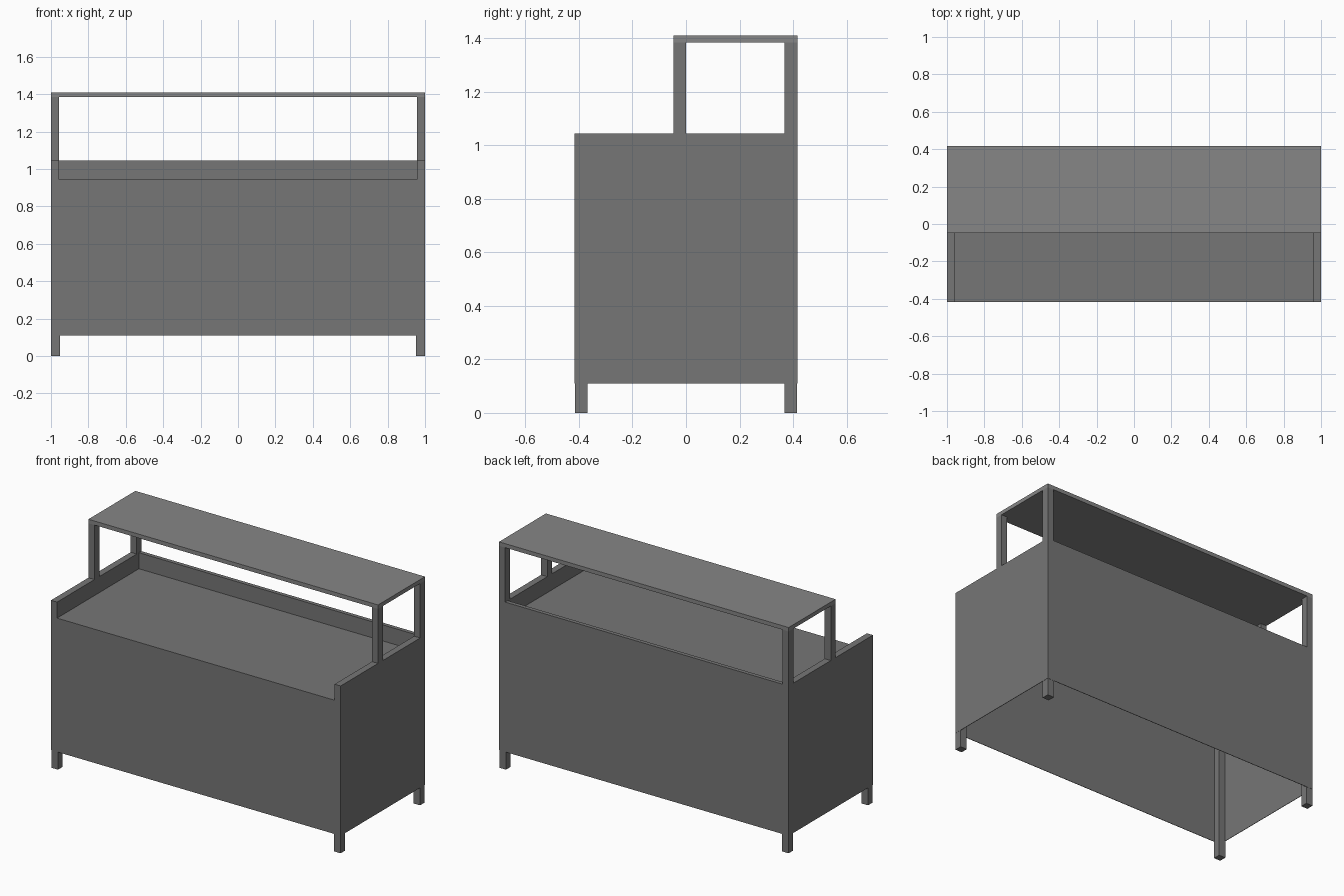
import bpy

if "Cube" in bpy.data.objects:
    bpy.data.objects.remove(bpy.data.objects["Cube"])

X, Y = 1.0, 0.416        # half width, half depth
LEG, POST = 0.047, 0.042  # leg and upper post thickness
BASE, DESK, RAIL, TOP = 0.11, 0.945, 1.045, 1.41
SHELF = TOP - 0.025      # underside of the upper shelf
T = 0.003                # panel thickness
E = 0.001                # legs sit just behind the outer panels


def grey(name, value):
    mat = bpy.data.materials.new(name)
    mat.diffuse_color = (value, value, value, 1)
    mat.use_nodes = True
    mat.node_tree.nodes["Principled BSDF"].inputs["Base Color"].default_value = mat.diffuse_color
    return mat


body_grey = grey("body_grey", 0.18)
shelf_grey = grey("shelf_grey", 0.24)


def box(name, x, y, z, mat=body_grey):
    """Box from (min, max) ranges on each axis."""
    bpy.ops.mesh.primitive_cube_add(
        size=1, location=[(a + b) / 2 for a, b in (x, y, z)])
    ob = bpy.context.object
    ob.name = name
    ob.scale = [b - a for a, b in (x, y, z)]
    bpy.ops.object.transform_apply(location=True, rotation=True, scale=True)
    ob.data.materials.append(mat)
    return ob


def pair(name, x, y, z):
    """Box on the +x side, mirrored to the -x side."""
    ob = box(name, x, y, z)
    ob.modifiers.new("Mirror", 'MIRROR').use_axis[0] = True
    return ob


leg_x, post_x = (X - LEG, X - E), (X - POST, X)

# Legs and shelf posts
pair("front_legs", leg_x, (-Y + E, -Y + LEG), (0, DESK - 0.02))
pair("back_legs", leg_x, (Y - LEG, Y - E), (0, DESK - 0.02))
pair("back_posts", post_x, (Y - LEG, Y), (DESK, SHELF))
pair("middle_posts", post_x, (-LEG, 0), (0.5, SHELF))

# Cabinet panels, open underneath
box("front_panel", (-X, X), (-Y, -Y + T), (BASE, DESK))
box("back_panel", (-X, X), (Y - T, Y), (BASE, DESK))
pair("side_panels", (X - T, X), (-Y + T, Y - T), (BASE, DESK))
box("worktop", (-X + T, X - T), (-Y + T, Y - T), (DESK - 0.02, DESK))

# Raised rails around the worktop
pair("side_rails_front", post_x, (-Y, -LEG), (DESK, RAIL))
pair("side_rails_back", post_x, (0, Y - LEG), (DESK, RAIL))
box("back_rail", (-X + POST, X - POST), (Y - 0.025, Y), (DESK, RAIL))

# Upper shelf
box("upper_shelf", (-X, X), (-LEG, Y), (SHELF, TOP), shelf_grey)
